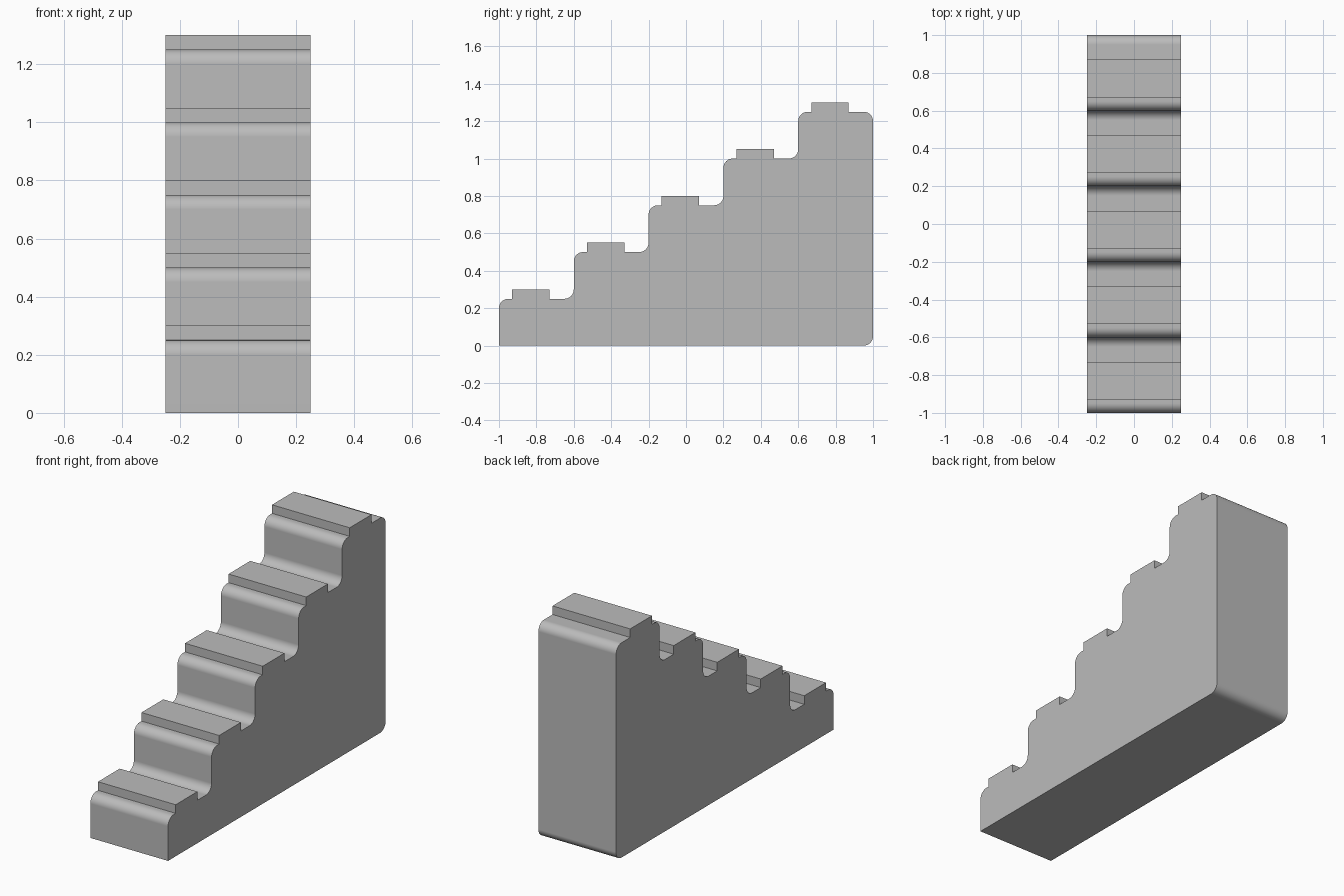
import bpy, bmesh, math
from mathutils import Vector

cube = bpy.data.objects.get("Cube")
if cube:
    bpy.data.objects.remove(cube, do_unlink=True)

WIDTH, STEPS, RUN, RISE = 0.5, 5, 0.4, 0.25
ROUND, PAD_START, PAD_END, PAD_HEIGHT = 0.05, 0.07, 0.27, 0.05
SEGMENTS = 8

stone = bpy.data.materials.new("grey_stone")
stone.use_nodes = True
grey = (0.5, 0.5, 0.5, 1)
stone.diffuse_color = grey
stone.node_tree.nodes["Principled BSDF"].inputs["Base Color"].default_value = grey


def fillet(before, corner, after, radius):
    """Points of a quarter arc replacing a right-angled corner."""
    if not radius:
        return [corner]
    a = (before - corner).normalized() * radius
    b = (after - corner).normalized() * radius
    centre = corner + a + b
    arc = []
    for i in range(SEGMENTS + 1):
        t = math.pi / 2 * i / SEGMENTS
        arc.append(centre - b * math.cos(t) - a * math.sin(t))
    return arc


# Side profile: (y, z, corner radius), climbing from front to back
corners = [(-1, 0, 0)]
for i in range(STEPS):
    y, z = -1 + i * RUN, (i + 1) * RISE
    top = z + PAD_HEIGHT
    corners += [(y, z, ROUND),
                (y + PAD_START, z, 0), (y + PAD_START, top, 0),
                (y + PAD_END, top, 0), (y + PAD_END, z, 0),
                (y + RUN, z, ROUND)]
corners.append((1, 0, ROUND))

points = [Vector((0, y, z)) for y, z, r in corners]
profile = []
for i, (y, z, r) in enumerate(corners):
    profile += fillet(points[i - 1], points[i], points[(i + 1) % len(points)], r)

# Staircase: profile extruded across the width
bm = bmesh.new()
side = bm.faces.new([bm.verts.new(p - Vector((WIDTH / 2, 0, 0))) for p in profile])
result = bmesh.ops.extrude_face_region(bm, geom=[side], use_keep_orig=True)
moved = [v for v in result["geom"] if isinstance(v, bmesh.types.BMVert)]
bmesh.ops.translate(bm, verts=moved, vec=(WIDTH, 0, 0))
bmesh.ops.recalc_face_normals(bm, faces=bm.faces)
mesh = bpy.data.meshes.new("staircase")
bm.to_mesh(mesh)
bm.free()
mesh.materials.append(stone)
stairs = bpy.data.objects.new("staircase", mesh)
bpy.context.collection.objects.link(stairs)

# Smooth rounded edges, flat treads and sides
bpy.ops.object.select_all(action="DESELECT")
stairs.select_set(True)
bpy.context.view_layer.objects.active = stairs
bpy.ops.object.shade_smooth_by_angle(angle=math.radians(30))
weighted = stairs.modifiers.new("flat_face_normals", "WEIGHTED_NORMAL")
weighted.keep_sharp = True
